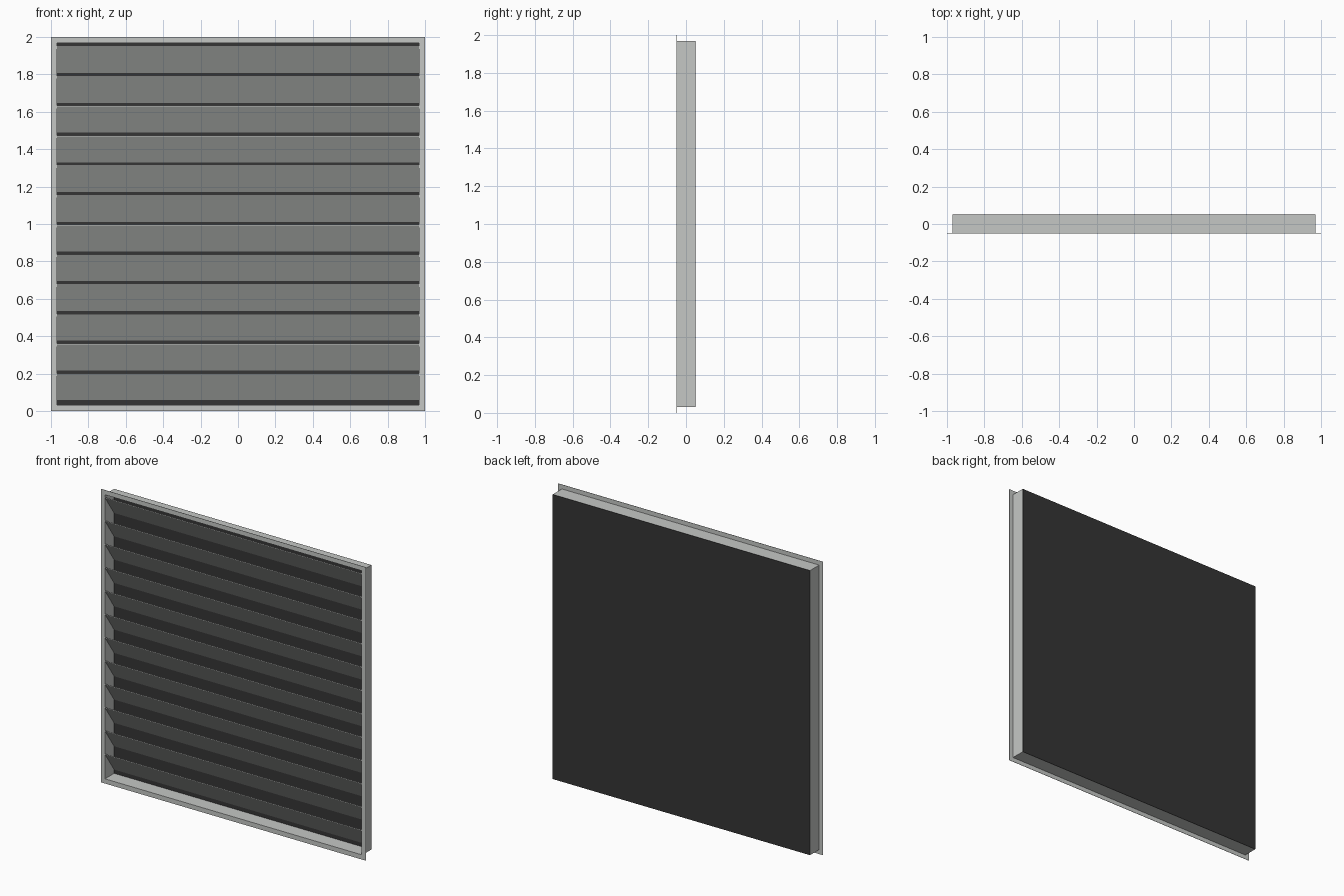
import bpy, bmesh

if "Cube" in bpy.data.objects:
    bpy.data.objects.remove(bpy.data.objects["Cube"])

def material(name, rgb):
    m = bpy.data.materials.new(name)
    m.diffuse_color = (*rgb, 1)
    m.use_nodes = True
    m.node_tree.nodes["Principled BSDF"].inputs["Base Color"].default_value = m.diffuse_color
    return m

GREY = material("light grey metal", (0.56, 0.575, 0.56))
DARK = material("dark screen", (0.036, 0.036, 0.036))

def make_object(name, bm, mat):
    bmesh.ops.recalc_face_normals(bm, faces=bm.faces)
    me = bpy.data.meshes.new(name)
    bm.to_mesh(me)
    bm.free()
    me.materials.append(mat)
    ob = bpy.data.objects.new(name, me)
    bpy.context.collection.objects.link(ob)
    return ob

def ring(name, outer, inner, y0, y1, mat):
    """Square tube around the panel centre: half sizes outer / inner, depth y0..y1."""
    bm = bmesh.new()
    corners = [(-1, -1), (1, -1), (1, 1), (-1, 1)]
    section = [(outer, y0), (outer, y1), (inner, y1), (inner, y0)]
    loops = [[bm.verts.new((sx * r, y, 1 + sz * r)) for r, y in section]
             for sx, sz in corners]
    for i in range(4):
        a, b = loops[i], loops[(i + 1) % 4]
        for j in range(4):
            k = (j + 1) % 4
            bm.faces.new((a[j], a[k], b[k], b[j]))
    return make_object(name, bm, mat)

def prism(name, profile, half_width, mat):
    """Extrude a (y, z) profile along x."""
    bm = bmesh.new()
    left = [bm.verts.new((-half_width, y, z)) for y, z in profile]
    right = [bm.verts.new((half_width, y, z)) for y, z in profile]
    bm.faces.new(left)
    bm.faces.new(right[::-1])
    n = len(profile)
    for i in range(n):
        k = (i + 1) % n
        bm.faces.new((left[i], left[k], right[k], right[i]))
    return make_object(name, bm, mat)

# Thin front flange and the box walls behind it
ring("front_flange", 1.0, 0.968, -0.05, -0.048, GREY)
ring("duct_wall", 0.97, 0.968, -0.049, 0.048, GREY)

# Dark screen closing the back
prism("back_screen", [(0.048, 0.03), (0.05, 0.03), (0.05, 1.97), (0.048, 1.97)], 0.97, DARK)

# Twelve slanted blades, front edge high and rear edge low
PITCH, DROP, THICK = 0.159, 0.144, 0.005
for i in range(12):
    top = 1.951 - i * PITCH
    prism(f"louvre_blade_{i + 1}",
          [(-0.049, top), (0.0475, top - DROP + THICK),
           (0.0475, top - DROP), (-0.049, top - THICK)], 0.968, GREY)
